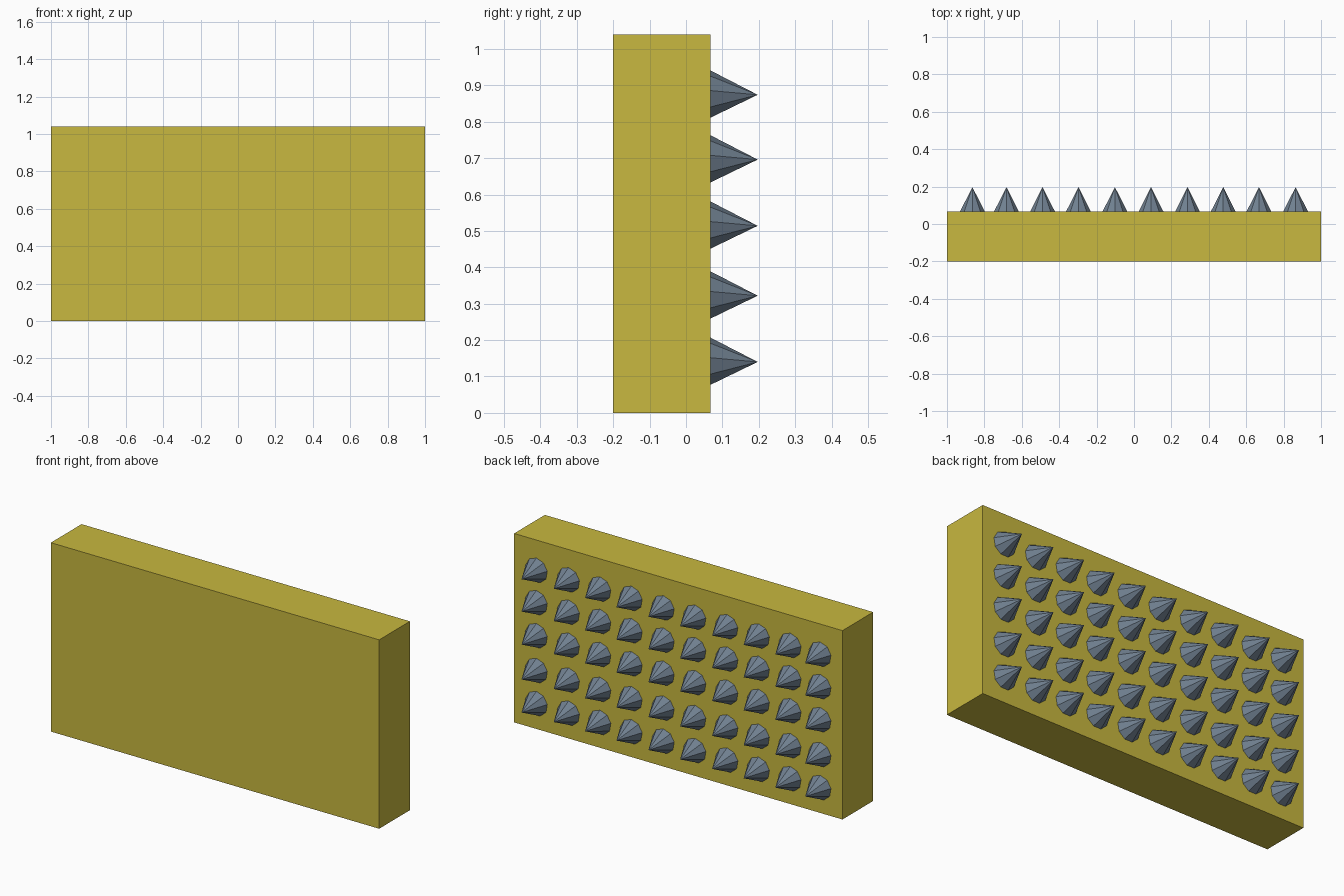
import bpy, math
from mathutils import Matrix

if "Cube" in bpy.data.objects:
    bpy.data.objects.remove(bpy.data.objects["Cube"])


def material(name, rgb):
    m = bpy.data.materials.new(name)
    m.use_nodes = True
    m.diffuse_color = (*rgb, 1)
    m.node_tree.nodes["Principled BSDF"].inputs["Base Color"].default_value = (*rgb, 1)
    return m


yellow = material("mustard yellow", (0.58, 0.48, 0.05))
steel = material("slate grey", (0.162, 0.216, 0.279))

# Solid backing block
BACK = 0.067
bpy.ops.mesh.primitive_cube_add(size=1, location=(0, (BACK - 0.2) / 2, 0.52))
block = bpy.context.object
block.name = "block"
block.data.transform(Matrix.Diagonal((2, BACK + 0.2, 1.04, 1)))
block.data.materials.append(yellow)

# One nine-sided spike pointing out of the back, with a corner at the top
RADIUS, LENGTH = 0.067, 0.13
bpy.ops.mesh.primitive_cone_add(vertices=9, radius1=RADIUS, depth=LENGTH)
spike = bpy.context.object
spike.data.transform(Matrix.Rotation(math.radians(-90), 4, "X"))
lowest = min(v.co.z for v in spike.data.vertices)
if lowest < -0.99 * RADIUS:
    spike.data.transform(Matrix.Rotation(math.pi, 4, "Y"))
spike.data.name = "spike"
spike.data.materials.append(steel)

# Grid of spikes sharing the same mesh
columns = (-0.864, -0.682, -0.489, -0.297, -0.102, 0.091, 0.286, 0.477, 0.668, 0.864)
rows = (0.140, 0.322, 0.514, 0.696, 0.874)
for r, z in enumerate(rows):
    for c, x in enumerate(columns):
        ob = spike if r == c == 0 else bpy.data.objects.new("spike", spike.data)
        if ob is not spike:
            bpy.context.collection.objects.link(ob)
        ob.name = f"spike_row{r + 1}_column{c + 1}"
        ob.location = (x, BACK + LENGTH / 2, z)
